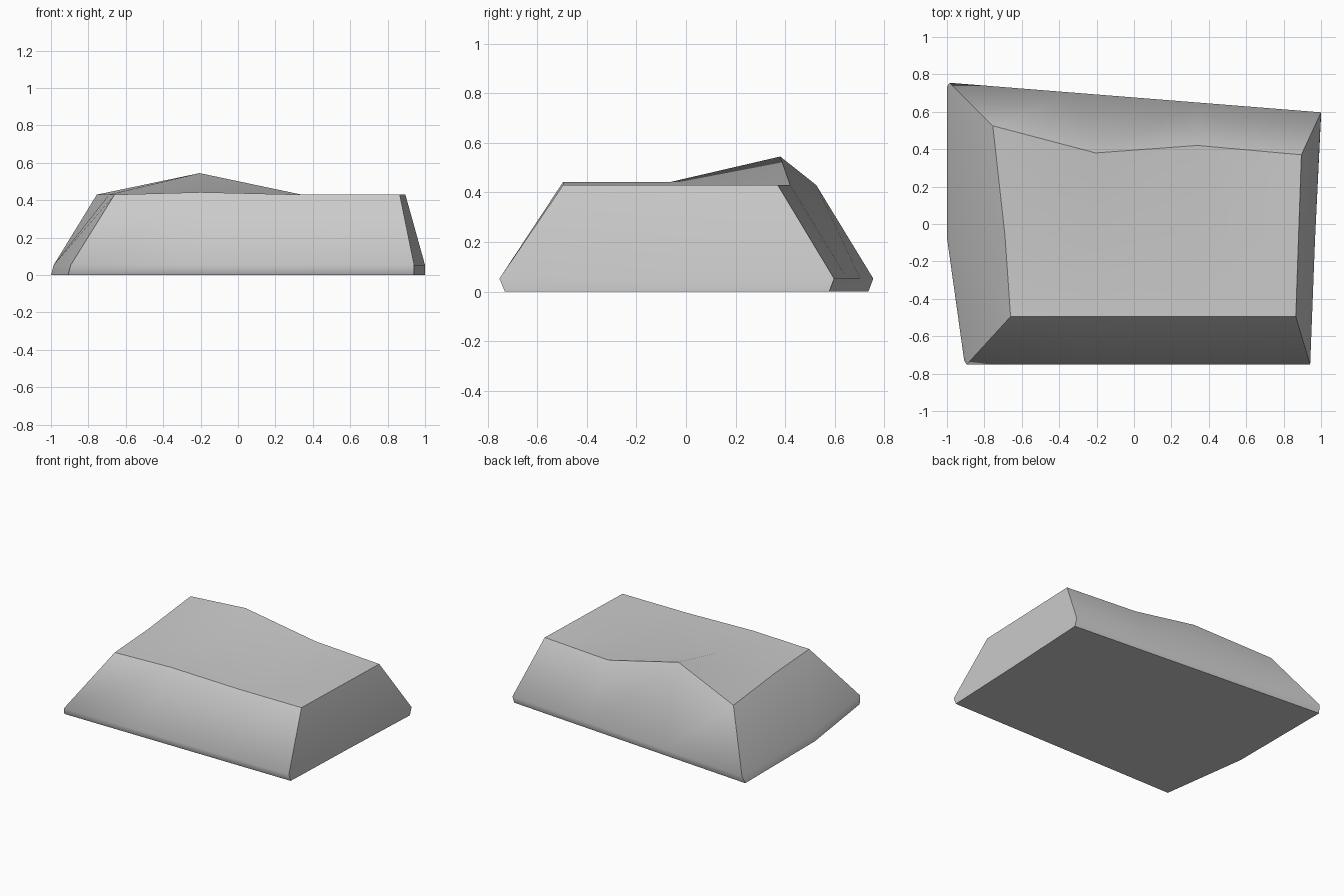
import bpy
import bmesh
from mathutils import Vector

cube = bpy.data.objects.get("Cube")
if cube:
    bpy.data.objects.remove(cube, do_unlink=True)

# One plain stone colour
stone = bpy.data.materials.new("stone_grey")
stone.use_nodes = True
colour = (0.6, 0.6, 0.6, 1)
stone.diffuse_color = colour
stone.node_tree.nodes["Principled BSDF"].inputs["Base Color"].default_value = colour

COLS, ROWS = 4, 3

# Uneven top surface: rows from front to back, columns along x
top = [
    [(-0.66, -0.495, 0.43), (-0.2, -0.495, 0.443), (0.34, -0.495, 0.43), (0.865, -0.495, 0.43)],
    [(-0.69, -0.06, 0.43), (-0.2, -0.06, 0.443), (0.34, -0.06, 0.43), (0.88, -0.06, 0.43)],
    [(-0.755, 0.525, 0.43), (-0.205, 0.38, 0.545), (0.34, 0.42, 0.43), (0.895, 0.37, 0.43)],
]

# Grid positions around the outline, anticlockwise from the front corner
outline = ([(0, c) for c in range(COLS)] + [(1, COLS - 1)]
           + [(2, c) for c in reversed(range(COLS))] + [(1, 0)])

# Skirt corners and the bend in each short side
front = [Vector((-0.895, -0.752, 0.053)), Vector((0.942, -0.752, 0.053))]
middle = [Vector((-0.986, -0.08, 0.053)), Vector((0.968, -0.08, 0.053))]
back = [Vector((-0.986, 0.755, 0.053)), Vector((1.0, 0.597, 0.053))]


def skirt_point(row, col):
    a, b = (front, middle, back)[row]
    return a.lerp(b, col / (COLS - 1))


def foot_point(row, col):
    # The foot tucks in at front and back and flares a little at one side
    p = skirt_point(row, col)
    p.y += (0.022, 0, -0.02)[row]
    p.x -= 0.013 if col == 0 else 0
    p.z = 0
    return p


bm = bmesh.new()
grid = [[bm.verts.new(p) for p in row] for row in top]
for r in range(ROWS - 1):
    for c in range(COLS - 1):
        bm.faces.new((grid[r][c], grid[r][c + 1], grid[r + 1][c + 1], grid[r + 1][c]))

# Sloping sides, tucked foot and flat underside
rings = [
    [grid[r][c] for r, c in outline],
    [bm.verts.new(skirt_point(r, c)) for r, c in outline],
    [bm.verts.new(foot_point(r, c)) for r, c in outline],
]
n = len(outline)
for upper, lower in zip(rings, rings[1:]):
    for i in range(n):
        j = (i + 1) % n
        bm.faces.new((lower[i], lower[j], upper[j], upper[i]))
bm.faces.new(list(reversed(rings[-1])))
bmesh.ops.recalc_face_normals(bm, faces=bm.faces)

# Smooth surfaces with crisp rims and corners
for face in bm.faces:
    face.smooth = True
for ring in (rings[0], rings[2]):
    for i in range(n):
        bm.edges.get((ring[i], ring[(i + 1) % n])).smooth = False
for i, (r, c) in enumerate(outline):
    if r in (0, ROWS - 1) and c in (0, COLS - 1):
        for upper, lower in zip(rings, rings[1:]):
            bm.edges.get((upper[i], lower[i])).smooth = False

mesh = bpy.data.meshes.new("rock_slab")
bm.to_mesh(mesh)
bm.free()
mesh.materials.append(stone)
rock = bpy.data.objects.new("rock_slab", mesh)
bpy.context.collection.objects.link(rock)
